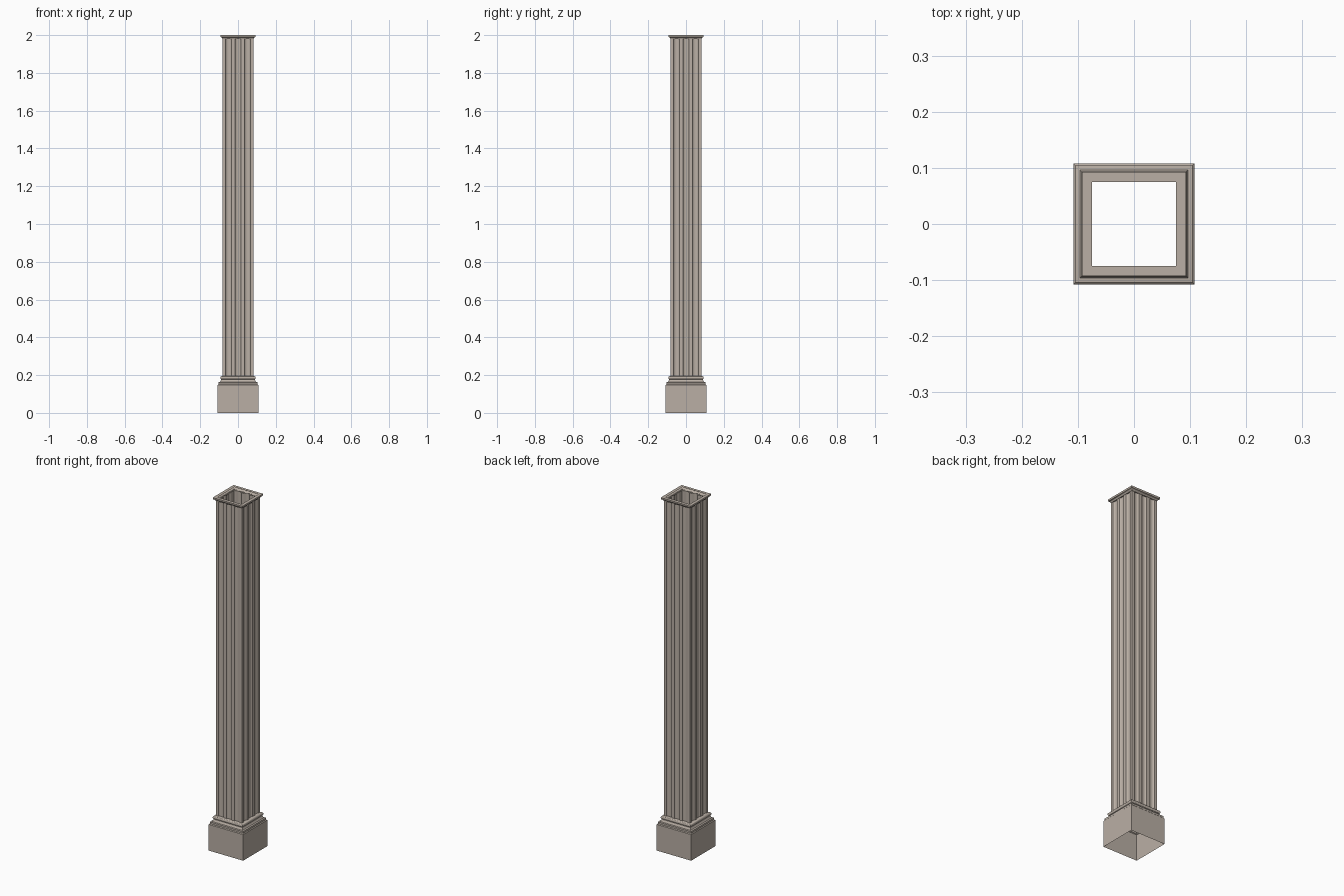
import bpy, bmesh, math
from mathutils import Vector

if "Cube" in bpy.data.objects:
    bpy.data.objects.remove(bpy.data.objects["Cube"])

stone = bpy.data.materials.new("warm grey stone")
stone.diffuse_color = (0.49, 0.43, 0.375, 1)
stone.use_nodes = True
stone.node_tree.nodes["Principled BSDF"].inputs["Base Color"].default_value = stone.diffuse_color


def loft(name, rings):
    """Skin closed rings of points into an open-ended shell."""
    bm = bmesh.new()
    loops = [[bm.verts.new(p) for p in r] for r in rings]
    for a, b in zip(loops, loops[1:]):
        n = len(a)
        for i in range(n):
            j = (i + 1) % n
            bm.faces.new((a[i], a[j], b[j], b[i]))
    me = bpy.data.meshes.new(name)
    bm.to_mesh(me)
    bm.free()
    me.materials.append(stone)
    ob = bpy.data.objects.new(name, me)
    bpy.context.collection.objects.link(ob)
    bpy.context.view_layer.objects.active = ob
    ob.select_set(True)
    bpy.ops.object.shade_smooth_by_angle(angle=math.radians(35))
    ob.select_set(False)
    return ob


def square(h, z):
    return [(-h, -h, z), (h, -h, z), (h, h, z), (-h, h, z)]


def bulge(r, z0, z1, out, n=8):
    """Half-round moulding profile."""
    return [(r + out * math.sin(math.pi * i / n),
             z0 + (z1 - z0) * (1 - math.cos(math.pi * i / n)) / 2) for i in range(n + 1)]


# Hollow plinth
loft("plinth", [square(h, z) for h, z in
                [(0.108, 0), (0.108, 0.148), (0.104, 0.152)]])

# Stepped base moulding
base = [(0.104, 0.152), (0.104, 0.162), (0.096, 0.164), (0.092, 0.17), (0.09, 0.176)]
base += bulge(0.088, 0.177, 0.194, 0.006) + [(0.08, 0.196), (0.076, 0.196)]
loft("base_moulding", [square(h, z) for h, z in base])

# Fluted shaft: one side of the section, turned four times
H, W, D = 0.081, 0.015, 0.008
side = [(-H, -H)]
for c in (-0.05, 0, 0.05):
    for i in range(9):
        a = math.pi * i / 8
        side.append((c - W * math.cos(a), -H + D * math.sin(a)))
section = []
for k in range(4):
    c, s = round(math.cos(k * math.pi / 2)), round(math.sin(k * math.pi / 2))
    section += [(x * c - y * s, x * s + y * c) for x, y in side]
loft("fluted_shaft", [[(x, y, z) for x, y in section] for z in (0.19, 1.985)])

# Cap moulding with flat rim around the open top
cap = [(0.076, 1.98), (0.083, 1.98), (0.084, 1.984), (0.087, 1.988)]
cap += [(0.092, 1.99), (0.093, 1.993), (0.093, 2.0), (0.075, 2.0)]
loft("cap_moulding", [square(h, z) for h, z in cap])
